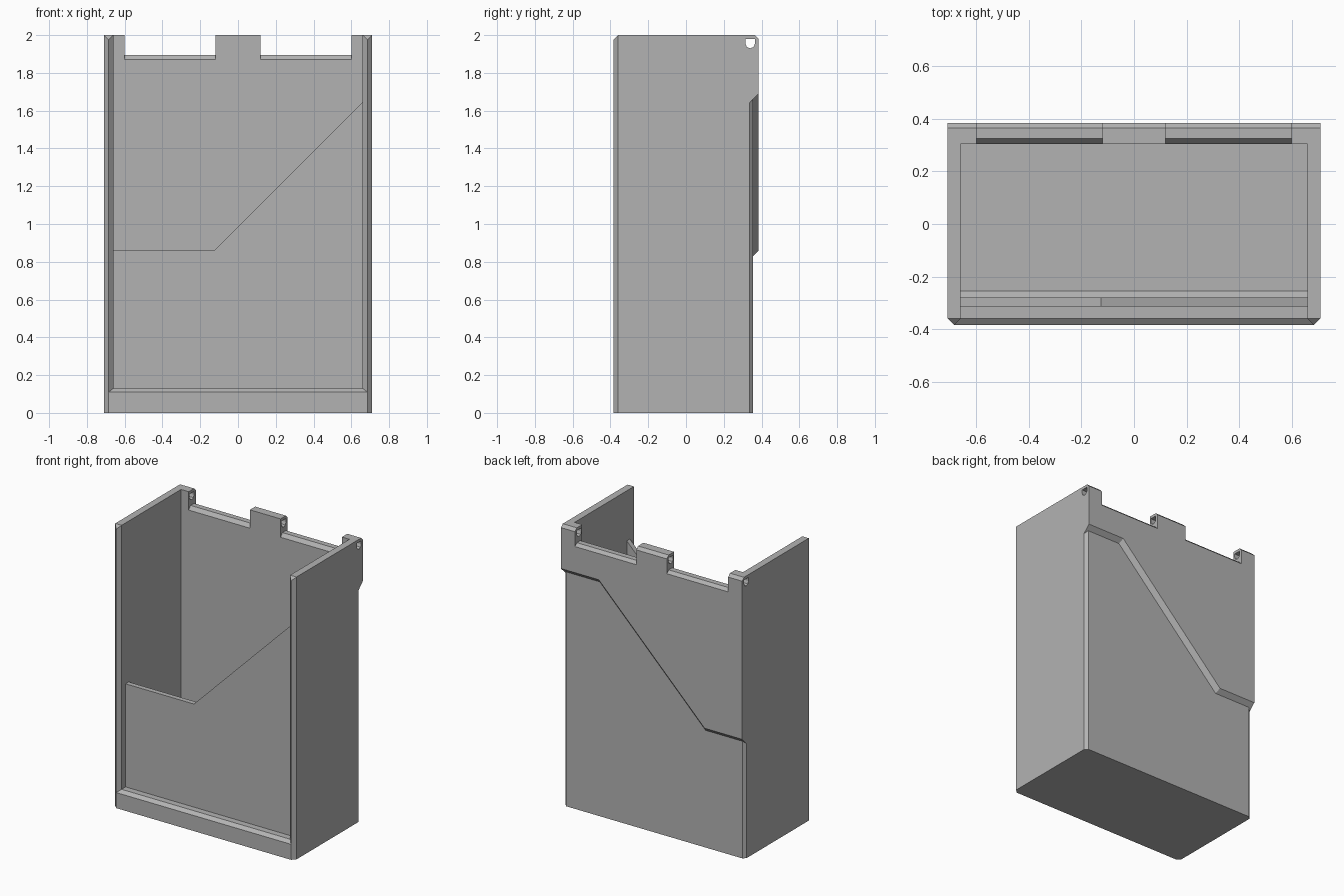
import bpy
import bmesh

if "Cube" in bpy.data.objects:
    bpy.data.objects.remove(bpy.data.objects["Cube"])

grey = bpy.data.materials.new("plain_grey")
grey.use_nodes = True
colour = (0.45, 0.45, 0.45, 1)
grey.diffuse_color = colour
grey.node_tree.nodes["Principled BSDF"].inputs["Base Color"].default_value = colour

W, D, H = 0.71, 0.385, 2.0      # half width, half depth, height
IN = 0.66                       # half width of the inside
TOP = 2.1                       # cutters reach above the rim
BACK_IN = 0.305                 # inner face of the back wall
PANEL_F, PANEL_B = -0.315, -0.28
CH = 0.025                      # chamfer size


def loft(name, first, second):
    """Solid between two matching rings of 3D points."""
    bm = bmesh.new()
    a = [bm.verts.new(p) for p in first]
    b = [bm.verts.new(p) for p in second]
    bm.faces.new(a)
    bm.faces.new(b)
    for i in range(len(a)):
        j = (i + 1) % len(a)
        bm.faces.new((a[i], a[j], b[j], b[i]))
    bmesh.ops.recalc_face_normals(bm, faces=bm.faces)
    mesh = bpy.data.meshes.new(name)
    bm.to_mesh(mesh)
    bm.free()
    mesh.materials.append(grey)
    ob = bpy.data.objects.new(name, mesh)
    bpy.context.collection.objects.link(ob)
    return ob


def prism_x(name, yz, x0, x1):
    return loft(name, [(x0, y, z) for y, z in yz], [(x1, y, z) for y, z in yz])


def prism_y(name, xz, y0, y1):
    return loft(name, [(x, y0, z) for x, z in xz], [(x, y1, z) for x, z in xz])


def combine(target, tool, operation):
    mod = target.modifiers.new(operation.lower(), 'BOOLEAN')
    mod.operation = operation
    mod.solver = 'EXACT'
    mod.object = tool
    graph = bpy.context.evaluated_depsgraph_get()
    old = target.data
    new = bpy.data.meshes.new_from_object(target.evaluated_get(graph))
    target.modifiers.clear()
    target.data = new
    bpy.data.meshes.remove(old)
    bpy.data.objects.remove(tool)


def cut(tool):
    combine(box, tool, 'DIFFERENCE')


# Outer block with chamfered upright corners
half = [(W - CH, -D), (W, CH - D), (W, 0.335), (W - 0.02, 0.355)]
plan = half + [(-x, y) for x, y in reversed(half)]
box = loft("open_box", [(x, y, 0) for x, y in plan], [(x, y, H) for x, y in plan])

# Thicker upper back, with a stepped lower edge that slopes under at 45 degrees
HIGH, LOW, BEND, DEPTH = 1.69, 0.86, 0.415, 0.065
shift = DEPTH * 0.414
edge = [(W, HIGH), (BEND, HIGH), (-BEND, LOW), (-W, LOW)]
outer = edge + [(-W, H), (W, H)]
inner = [(W, HIGH - DEPTH), (BEND + shift, HIGH - DEPTH),
         (shift - BEND, LOW - DEPTH), (-W, LOW - DEPTH), (-W, H), (W, H)]
slab = loft("back_slab", [(x, D, z) for x, z in outer],
            [(x, D - DEPTH, z) for x, z in inner])
combine(box, slab, 'UNION')

# Inside, with a chamfer where the floor meets the front panel
floor = 0.05
cut(prism_x("inside", [(PANEL_B + CH, floor), (BACK_IN, floor), (BACK_IN, TOP),
                       (PANEL_B, TOP), (PANEL_B, floor + CH)], -IN, IN))

# Recess in front of the panel, and the chamfer framing it
cut(prism_y("recess", [(-IN, 0.13), (IN, 0.13), (IN, TOP), (-IN, TOP)], -0.5, PANEL_F))


def frame(grow, drop, y):
    x, z = IN + grow, 0.13 - drop
    return [(-x, y, z), (x, y, z), (x, y, TOP), (-x, y, TOP)]


cut(loft("frame_chamfer", frame(0, 0, CH - D), frame(2 * CH, 0.04, -D - CH)))

# Low, rising top edge of the front panel
cut(prism_y("panel_top", [(-IN, 0.86), (-0.125, 0.86), (IN, 1.645), (IN, TOP),
                          (-IN, TOP)], -0.34, -0.2))

# Chamfers along the front and back of the rim
for side, size in ((-1, CH), (1, 0.02)):
    cut(prism_x("rim_chamfer", [(side * (D - 2 * size), H + size),
                                (side * (D + size), H - 2 * size),
                                (side * (D + size), H + size)], -1, 1))

# Two hinge gaps in the back wall
gap = [(0.28, 1.84), (0.326, 1.895), (0.365, 1.895), (0.405, 1.855),
       (0.405, TOP), (0.28, TOP)]
for side in (-1, 1):
    cut(prism_x("hinge_gap", gap, side * 0.12, side * 0.6))

# Hinge pin hole, flat on top and round below
pin = [(0.315, 1.98), (0.315, 1.955), (0.322, 1.937), (0.34, 1.93),
       (0.358, 1.937), (0.365, 1.955), (0.365, 1.98)]
cut(prism_x("pin_hole", pin, -1, 1))
